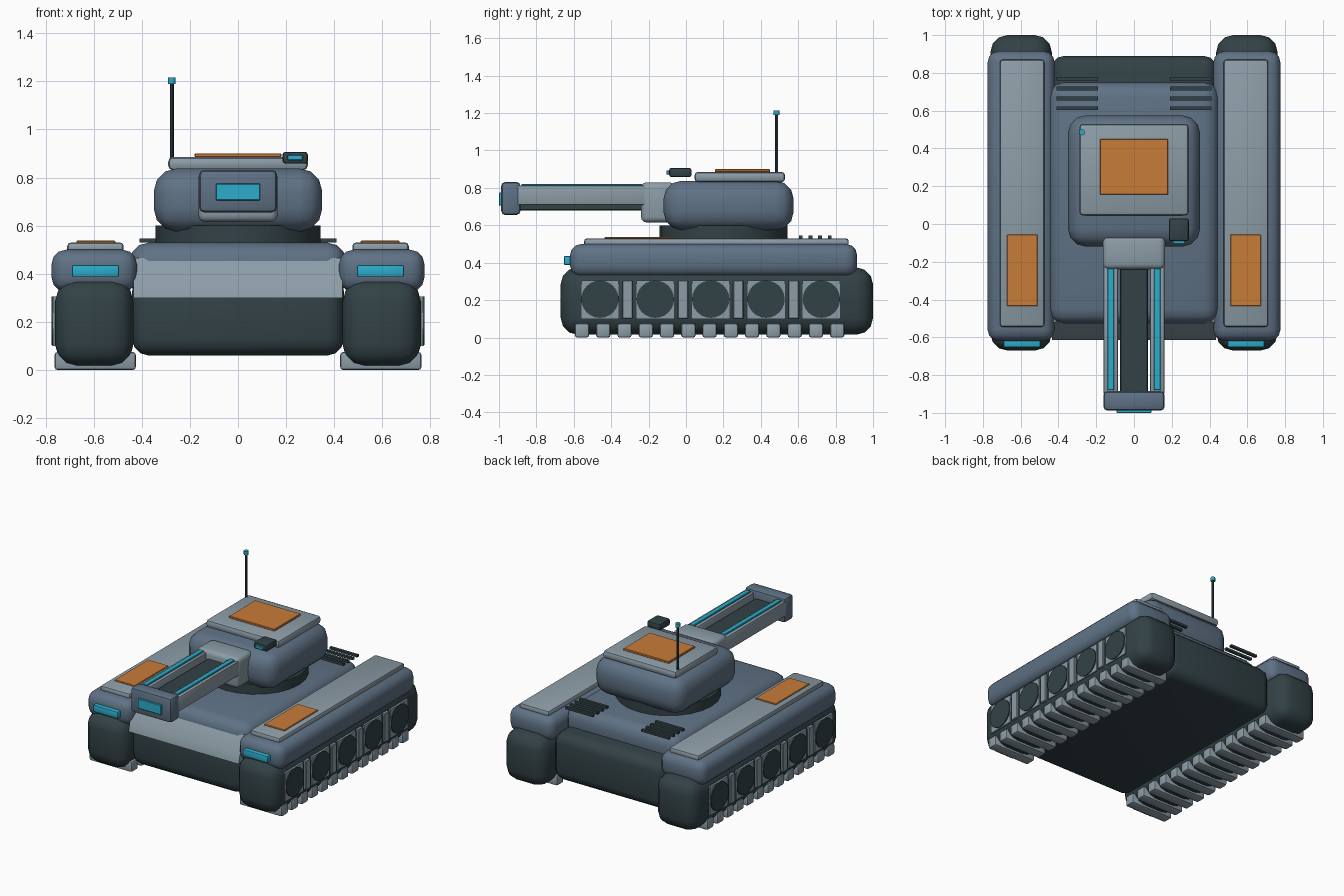
import bpy, bmesh, math
from mathutils import Matrix

if "Cube" in bpy.data.objects:
    bpy.data.objects.remove(bpy.data.objects["Cube"])


def material(name, rgb):
    m = bpy.data.materials.new(name)
    m.diffuse_color = (*rgb, 1)
    m.use_nodes = True
    m.node_tree.nodes["Principled BSDF"].inputs["Base Color"].default_value = m.diffuse_color
    return m


BLUE = material("slate_blue", (0.115, 0.168, 0.235))
DARK = material("dark_steel", (0.032, 0.054, 0.062))
LIGHT = material("light_grey", (0.265, 0.335, 0.385))
ORANGE = material("orange", (0.58, 0.20, 0.04))
CYAN = material("cyan", (0.025, 0.42, 0.60))


def finish(bm, name, mat):
    bmesh.ops.recalc_face_normals(bm, faces=bm.faces)
    me = bpy.data.meshes.new(name)
    bm.to_mesh(me)
    bm.free()
    me.materials.append(mat)
    me.shade_smooth()
    me.set_sharp_from_angle(angle=math.radians(32))
    ob = bpy.data.objects.new(name, me)
    bpy.context.collection.objects.link(ob)
    return ob


def box(name, mat, x, y, z, bevel=0.0, seg=2):
    """Rounded box from (min, max) ranges."""
    bm = bmesh.new()
    bmesh.ops.create_cube(bm, size=1)
    for v in bm.verts:
        for i, r in enumerate((x, y, z)):
            v.co[i] = (r[0] + r[1]) / 2 + v.co[i] * (r[1] - r[0])
    if bevel:
        bmesh.ops.bevel(bm, geom=bm.edges[:], offset=bevel, segments=seg,
                        profile=0.5, affect='EDGES')
    return finish(bm, name, mat)


def cylinder(name, mat, centre, radius, depth, sides, axis='Z'):
    bm = bmesh.new()
    bmesh.ops.create_cone(bm, cap_ends=True, segments=sides, radius1=radius,
                          radius2=radius, depth=depth)
    if axis == 'X':
        bmesh.ops.rotate(bm, verts=bm.verts, matrix=Matrix.Rotation(math.pi / 2, 3, 'Y'))
    bmesh.ops.translate(bm, verts=bm.verts, vec=centre)
    return finish(bm, name, mat)


def span(s, a, b):
    """Mirror an x range to side s."""
    return (a, b) if s > 0 else (-b, -a)


# Hull
box("lower_hull", DARK, (-.44, .44), (-.60, .89), (.06, .40), .07, 3)
box("upper_deck", BLUE, (-.45, .45), (-.53, .75), (.30, .53), .08, 3)

# Sloped front armour plate
bm = bmesh.new()
profile = [(-.615, .30), (-.60, .36), (-.52, .465), (-.45, .465), (-.45, .30)]
face = bm.faces.new([bm.verts.new((-.435, y, z)) for y, z in profile])
ext = bmesh.ops.extrude_face_region(bm, geom=[face])
bmesh.ops.translate(bm, vec=(.87, 0, 0),
                    verts=[g for g in ext["geom"] if isinstance(g, bmesh.types.BMVert)])
finish(bm, "front_armour", LIGHT)

wheel_ys = [-.46 + .296 * i for i in range(5)]
for s, side in ((-1, "left"), (1, "right")):
    # Track pods and fenders
    box(f"{side}_track_pod", DARK, span(s, .435, .76), (-.67, 1.0), (.015, .375), .09, 3)
    box(f"{side}_fender", BLUE, span(s, .42, .775), (-.62, .915), (.325, .50), .06, 3)
    box(f"{side}_fender_plate", LIGHT, span(s, .475, .71), (-.545, .87), (.485, .53), .015)
    box(f"{side}_fender_panel", ORANGE, span(s, .51, .672), (-.435, -.055), (.528, .538), .003, 1)
    box(f"{side}_headlight", CYAN, span(s, .495, .69), (-.652, -.60), (.388, .436), .006)
    # Wheels, side plates and spacer bars
    for i, y in enumerate(wheel_ys):
        box(f"{side}_wheel_plate_{i}", LIGHT, span(s, .745, .768), (y - .1, y + .1), (.10, .305))
        cylinder(f"{side}_wheel_{i}", DARK, (s * .755, y, .205), .1, .04, 24, 'X')
        if i < 4:
            box(f"{side}_spacer_{i}", LIGHT, span(s, .745, .775),
                (y + .12, y + .175), (.10, .305), .004, 1)
    # Tread pads
    for i in range(13):
        y = -.556 + .1137 * i
        box(f"{side}_tread_{i}", LIGHT, span(s, .425, .762), (y - .038, y + .038), (0, .075), .012)
    # Engine vents
    for i in range(4):
        y = .613 + .052 * i
        box(f"{side}_vent_{i}", DARK, span(s, .19, .41), (y - .01, y + .01), (.53, .546))

# Turret
cylinder("turret_ring", DARK, (0, .2, .555), .342, .09, 24)
box("turret", BLUE, (-.35, .35), (-.12, .575), (.575, .838), .095, 3)
box("turret_roof", LIGHT, (-.29, .29), (.045, .53), (.83, .886), .02)
box("roof_hatch", ORANGE, (-.18, .18), (.155, .45), (.884, .9), .003, 1)
box("sensor", DARK, (.185, .29), (-.09, .03), (.858, .907), .012)
box("sensor_lens", CYAN, (.205, .27), (-.105, -.08), (.872, .894), .003, 1)
cylinder("antenna", DARK, (-.275, .485, 1.035), .008, .32, 8)
cylinder("antenna_tip", CYAN, (-.275, .485, 1.202), .016, .026, 12)

# Twin-rail gun
box("gun_mantlet", LIGHT, (-.165, .165), (-.24, -.06), (.615, .83), .03, 3)
box("gun_core", DARK, (-.073, .073), (-.90, -.20), (.68, .775), .005, 1)
for s, side in ((-1, "left"), (1, "right")):
    box(f"{side}_gun_rail", LIGHT, span(s, .085, .162), (-.90, -.20), (.708, .812), .008)
    box(f"{side}_rail_strip", CYAN, span(s, .105, .14), (-.88, -.235), (.808, .822), .003, 1)
box("muzzle", BLUE, (-.162, .162), (-.988, -.885), (.655, .832), .022)
box("muzzle_light", CYAN, (-.092, .092), (-1.0, -.97), (.705, .775), .003, 1)
